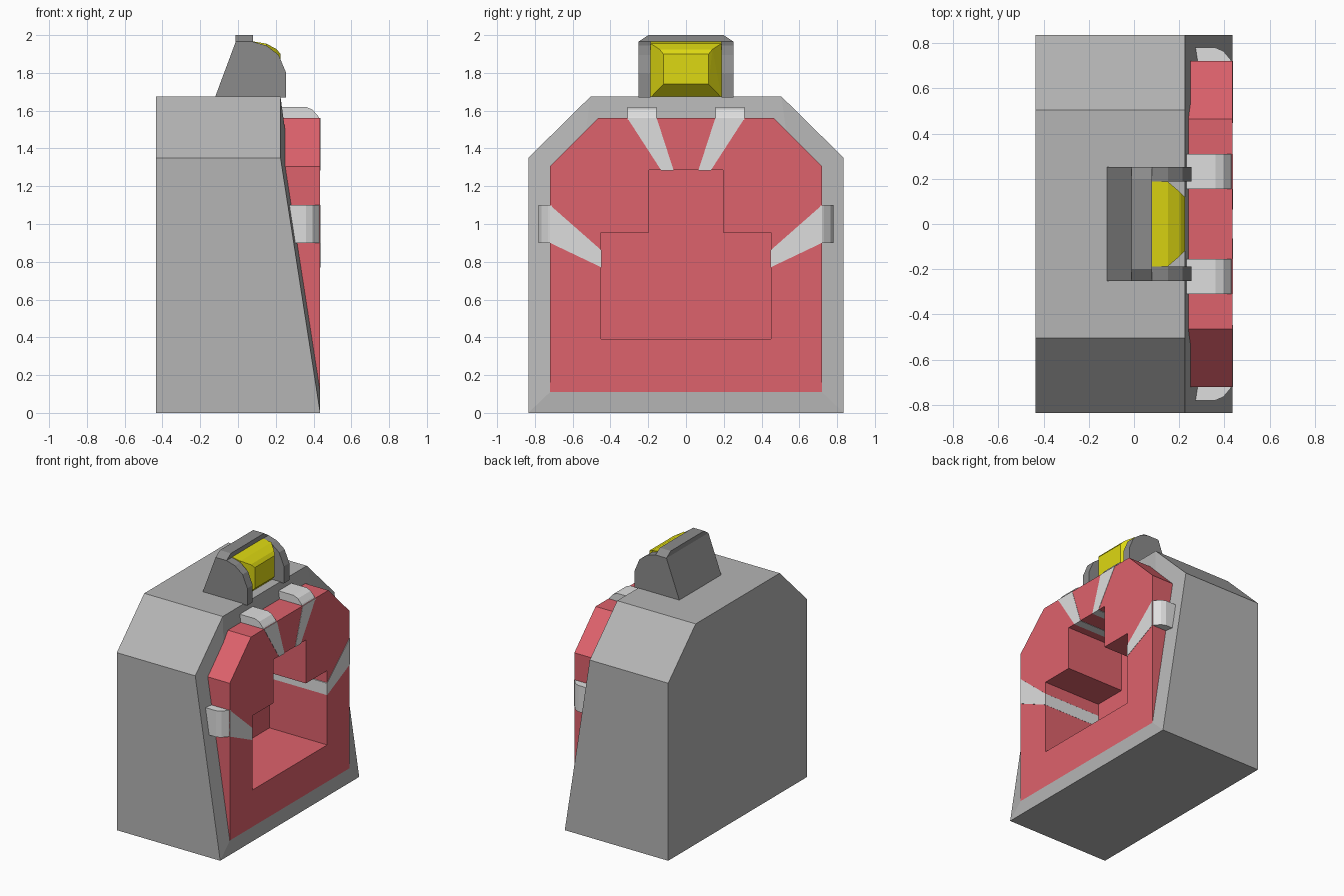
import bpy, bmesh

cube = bpy.data.objects.get("Cube")
if cube:
    bpy.data.objects.remove(cube, do_unlink=True)


def material(name, rgb):
    m = bpy.data.materials.new(name)
    m.use_nodes = True
    color = (*rgb, 1)
    m.diffuse_color = color
    m.node_tree.nodes["Principled BSDF"].inputs["Base Color"].default_value = color
    return m


BODY = material("mid grey", (0.46, 0.46, 0.46))
STRAP = material("light grey", (0.73, 0.73, 0.73))
HOUSING = material("dark grey", (0.26, 0.26, 0.26))
PAD = material("soft red", (0.73, 0.122, 0.15))
LAMP = material("yellow", (0.73, 0.69, 0.006))


def finish(name, bm, mat):
    bmesh.ops.recalc_face_normals(bm, faces=bm.faces)
    mesh = bpy.data.meshes.new(name)
    bm.to_mesh(mesh)
    bm.free()
    ob = bpy.data.objects.new(name, mesh)
    bpy.context.collection.objects.link(ob)
    if mat:
        mesh.materials.append(mat)
    return ob


def hull(name, points, mat):
    """Convex solid around the points."""
    bm = bmesh.new()
    for p in points:
        bm.verts.new(p)
    res = bmesh.ops.convex_hull(bm, input=bm.verts)
    loose = {g for g in res["geom_interior"] + res["geom_unused"]
             if isinstance(g, bmesh.types.BMVert)}
    bmesh.ops.delete(bm, geom=list(loose), context="VERTS")
    bmesh.ops.dissolve_limit(bm, angle_limit=0.01, verts=bm.verts, edges=bm.edges)
    return finish(name, bm, mat)


def prism(name, outline, x0, x1, mat):
    """Extrude a (y, z) outline along x."""
    bm = bmesh.new()
    face = bm.faces.new([bm.verts.new((x0, y, z)) for y, z in outline])
    ext = bmesh.ops.extrude_face_region(bm, geom=[face])
    moved = [g for g in ext["geom"] if isinstance(g, bmesh.types.BMVert)]
    bmesh.ops.translate(bm, verts=moved, vec=(x1 - x0, 0, 0))
    return finish(name, bm, mat)


def mirrored(half):
    """Close a right-hand (y, z) outline with its mirror image."""
    return half + [(-y, z) for y, z in reversed(half)]


def cut(ob, cutter):
    mod = ob.modifiers.new("cut", "BOOLEAN")
    mod.operation = "DIFFERENCE"
    mod.solver = "EXACT"
    mod.object = cutter
    bpy.context.view_layer.update()
    deps = bpy.context.evaluated_depsgraph_get()
    mesh = bpy.data.meshes.new_from_object(ob.evaluated_get(deps))
    ob.modifiers.clear()
    ob.data = mesh
    bpy.data.objects.remove(cutter, do_unlink=True)


def pocket(grow, back):
    half = [(0.45 + grow, 0.39 - grow), (0.45 + grow, 0.955 + grow),
            (0.195 + grow, 0.955 + grow), (0.195 + grow, 1.285 + grow)]
    return prism("pocket_cutter", mirrored(half), back, 0.7, None)


# Main body: chamfered shoulders, sloped front with a slightly raised rim
FRONT, BACK, LEDGE = 0.435, -0.435, 0.225
body_points = []
for s in (1, -1):
    for y, z, x in ((0.835, 0, FRONT), (0.835, 1.35, LEDGE), (0.505, 1.675, LEDGE)):
        body_points += [(BACK, s * y, z), (x, s * y, z)]
    body_points.append((FRONT, s * 0.72, 0.11))
body = hull("body", body_points, BODY)
cut(body, pocket(0.02, -0.07))

# Red front pad lining the stepped pocket
pad_half = [(0.72, 0.11), (0.72, 1.305), (0.465, 1.56)]
pad = prism("front_pad", mirrored(pad_half), -0.065, FRONT, PAD)
cut(pad, pocket(0, -0.05))

# Straps that taper into the pocket, with rounded caps over the pad edge
CAP = [(0.2, -0.02), (0.2, 0.06), (0.36, 0.06), (0.395, 0.045),
       (0.425, 0.01), (0.437, -0.01)]
for s, side in ((1, "left"), (-1, "right")):
    low = [(0.447, 0.77), (0.447, 0.86), (0.72, 1.10), (0.72, 0.90)]
    top = [(0.065, 1.282), (0.13, 1.282), (0.31, 1.56), (0.155, 1.56)]
    prism("side_strap_" + side, [(s * y, z) for y, z in low], -0.05, 0.437, STRAP)
    prism("top_strap_" + side, [(s * y, z) for y, z in top], -0.05, 0.437, STRAP)
    hull("side_strap_cap_" + side,
         [(x, s * (0.72 + d), z) for x, d in CAP for z in (0.90, 1.10)], STRAP)
    hull("top_strap_cap_" + side,
         [(x, s * y, 1.56 + d) for x, d in CAP for y in (0.155, 0.31)], STRAP)

    # Curved cheek on each side of the lamp
    cheek = [(-0.122, 1.67), (-0.012, 1.965), (0.08, 1.965), (0.15, 1.945),
             (0.215, 1.895), (0.255, 1.80), (0.255, 1.67)]
    hull("lamp_cheek_" + side,
         [(x, s * y, z) for x, z in cheek for y in (0.187, 0.252)], HOUSING)

# Sloped housing back and its chamfered top bar
hull("lamp_housing", [(x, s * 0.252, z) for s in (1, -1) for x, z in
                      ((-0.122, 1.67), (-0.012, 1.965), (0.08, 1.965), (0.08, 1.67))],
     HOUSING)
hull("lamp_top_bar", [(x, s * y, z) for s in (1, -1) for x in (-0.012, 0.08)
                      for y, z in ((0.252, 1.965), (0.2, 2.0))], HOUSING)

# Faceted lamp
lamp = [(0.06, 0.187, 1.67), (0.06, 0.187, 1.97), (0.15, 0.187, 1.67),
        (0.15, 0.187, 1.955), (0.225, 0.12, 1.74), (0.225, 0.12, 1.90),
        (0.205, 0.14, 1.925)]
hull("lamp", [(x, s * y, z) for x, y, z in lamp for s in (1, -1)], LAMP)
